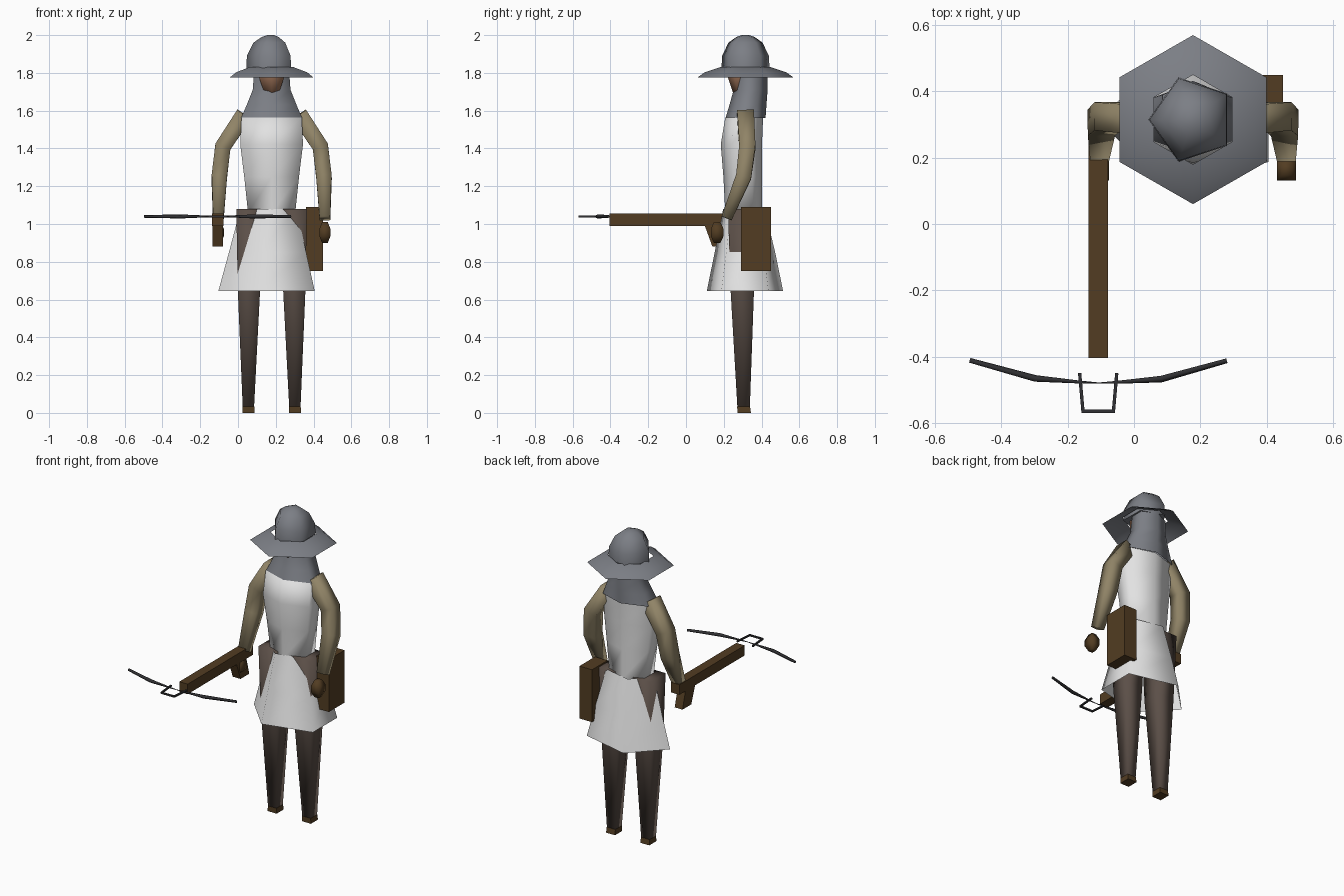
import bpy, bmesh, math
from mathutils import Vector

if "Cube" in bpy.data.objects:
    bpy.data.objects.remove(bpy.data.objects["Cube"])

CX, CY = 0.178, 0.312  # body axis


def material(name, rgb):
    m = bpy.data.materials.new(name)
    m.use_nodes = True
    m.diffuse_color = (*rgb, 1)
    m.node_tree.nodes["Principled BSDF"].inputs["Base Color"].default_value = (*rgb, 1)
    return m


STEEL = material("steel_grey", (0.2, 0.21, 0.235))
CLOTH = material("white_cloth", (0.76, 0.76, 0.76))
SLEEVE = material("khaki_sleeve", (0.28, 0.23, 0.135))
HOSE = material("dark_brown_hose", (0.105, 0.078, 0.064))
WOOD = material("brown_wood", (0.085, 0.046, 0.016))
SKIN = material("skin", (0.33, 0.165, 0.095))
IRON = material("dark_iron", (0.03, 0.03, 0.033))


def finish(name, bm, mat, angle):
    bmesh.ops.recalc_face_normals(bm, faces=bm.faces)
    mesh = bpy.data.meshes.new(name)
    bm.to_mesh(mesh)
    bm.free()
    mesh.materials.append(mat)
    ob = bpy.data.objects.new(name, mesh)
    bpy.context.collection.objects.link(ob)
    bpy.ops.object.select_all(action='DESELECT')
    bpy.context.view_layer.objects.active = ob
    ob.select_set(True)
    bpy.ops.object.shade_smooth_by_angle(angle=math.radians(angle))


def skin_rings(bm, rings, bottom, top):
    rows = [[bm.verts.new(p) for p in ring] for ring in rings]
    n = len(rows[0])
    for a, b in zip(rows, rows[1:]):
        for i in range(n):
            j = (i + 1) % n
            bm.faces.new((a[i], a[j], b[j], b[i]))
    if bottom:
        bm.faces.new(rows[0])
    if top:
        bm.faces.new(rows[-1])


def loft(name, rows, mat, n=6, phase=90, bottom=True, top=True, angle=85):
    """Rows are (x, y, z, half width, half depth)."""
    angs = [math.radians(phase) + math.tau * i / n for i in range(n)]
    mx = max(abs(math.cos(a)) for a in angs)
    my = max(abs(math.sin(a)) for a in angs)
    rings = [[(x + w * math.cos(a) / mx, y + d * math.sin(a) / my, z) for a in angs]
             for x, y, z, w, d in rows]
    bm = bmesh.new()
    skin_rings(bm, rings, bottom, top)
    finish(name, bm, mat, angle)


def tube(name, path, radii, mat, ref, n=4, angle=85):
    """Sweep along a path; ref is the axis that fixes the roll."""
    pts = [Vector(p) for p in path]
    rings = []
    for i, p in enumerate(pts):
        d = (pts[min(i + 1, len(pts) - 1)] - pts[max(i - 1, 0)]).normalized()
        u = Vector(ref).cross(d).normalized()
        v = d.cross(u)
        rings.append([p + (u * math.cos(a) + v * math.sin(a)) * radii[i]
                      for a in (math.tau * (k + 0.5) / n for k in range(n))])
    bm = bmesh.new()
    skin_rings(bm, rings, True, True)
    finish(name, bm, mat, angle)


def box(name, lo, hi, mat):
    c = [(a + b) / 2 for a, b in zip(lo, hi)]
    loft(name, [(c[0], c[1], z, (hi[0] - lo[0]) / 2, (hi[1] - lo[1]) / 2)
                for z in (lo[2], hi[2])], mat, n=4, phase=45, angle=30)


# helmet: open brim ring and five-sided dome
loft("helmet_brim", [(CX, 0.315, 1.775, 0.222, 0.255), (CX, 0.315, 1.803, 0.188, 0.216),
                     (CX, 0.315, 1.83, 0.117, 0.135)], STEEL, bottom=False, top=False)
loft("helmet_dome", [(CX - 0.003, 0.315, z, r, r * 0.97) for z, r in
                     ((1.82, 0.131), (1.89, 0.128), (1.96, 0.093), (1.99, 0.05), (2.0, 0.02))],
     STEEL, n=5, phase=180)

# mail hood and face
loft("mail_hood", [(CX, 0.315, 1.56, 0.162, 0.106), (CX, 0.328, 1.63, 0.132, 0.098),
                   (CX, 0.342, 1.71, 0.1, 0.09), (CX, 0.347, 1.82, 0.092, 0.085)],
     STEEL, bottom=False)
loft("face", [(CX, 0.3, 1.69, 0.037, 0.05), (CX, 0.29, 1.78, 0.068, 0.07),
              (CX, 0.29, 1.83, 0.068, 0.07)], SKIN)

# tunic
loft("tunic_body", [(CX, 0.305, 1.06, 0.125, 0.097), (CX, 0.3, 1.25, 0.145, 0.102),
                    (CX, 0.293, 1.42, 0.166, 0.109), (CX, 0.308, 1.565, 0.16, 0.1)], CLOTH)
loft("tunic_skirt", [(CX, CY, 0.645, 0.282, 0.202), (CX, CY, 0.85, 0.226, 0.16),
                     (CX, CY - 0.005, 1.08, 0.165, 0.11)],
     CLOTH, n=5, phase=180, bottom=False, top=False)

# limbs, mirrored about the body axis
for side, s in (("right", -1), ("left", 1)):
    def mx(x):
        return CX + s * x
    loft(side + "_leg", [(mx(0.123), 0.305, 0.03, 0.03, 0.033),
                         (mx(0.12), 0.298, 0.65, 0.059, 0.062),
                         (mx(0.117), 0.3, 1.08, 0.07, 0.078)],
         HOSE, n=4, phase=45, angle=100)
    loft(side + "_shoe", [(mx(0.123), 0.308, 0, 0.032, 0.036),
                          (mx(0.123), 0.305, 0.035, 0.031, 0.034)],
         WOOD, n=4, phase=45, angle=30)
    tube(side + "_arm", [(mx(0.145), 0.315, 1.58), (mx(0.258), 0.325, 1.41),
                         (mx(0.277), 0.305, 1.25), (mx(0.282), 0.215, 1.03)],
         (0.063, 0.06, 0.058, 0.04), SLEEVE, (0, 1, 0), angle=100)
    loft(side + "_hand", [(mx(0.282), 0.165, z, r, r * 1.15) for z, r in
                          ((0.9, 0.015), (0.935, 0.029), (0.975, 0.029), (1.01, 0.015))],
         WOOD, n=4, phase=45)

# quiver on the left hip
box("quiver", (0.36, 0.29, 0.75), (0.45, 0.45, 1.09), WOOD)

# crossbow: stock, slanted grip, bow limbs and stirrup
BX, BZ = -0.108, 1.04
UP = (0, 0, 1)
box("crossbow_stock", (BX - 0.03, -0.405, 0.99), (BX + 0.03, 0.265, 1.055), WOOD)
loft("crossbow_grip", [(BX, 0.185, 0.88, 0.028, 0.045), (BX, 0.15, 0.99, 0.028, 0.05)],
     WOOD, n=4, phase=45, angle=30)
for side, s in (("right", -1), ("left", 1)):
    tube(side + "_bow_limb", [(BX + s * x, y, BZ) for x, y in
                              ((0, -0.48), (0.06, -0.477), (0.19, -0.467), (0.388, -0.412))],
         (0.002, 0.005, 0.011, 0.008), IRON, UP, n=5)
    tube(side + "_stirrup_bar", [(BX + s * 0.056, -0.45, BZ), (BX + s * 0.046, -0.565, BZ)],
         (0.007, 0.007), IRON, UP, angle=30)
box("stirrup_front", (BX - 0.05, -0.57, BZ - 0.005), (BX + 0.05, -0.56, BZ + 0.005), IRON)
